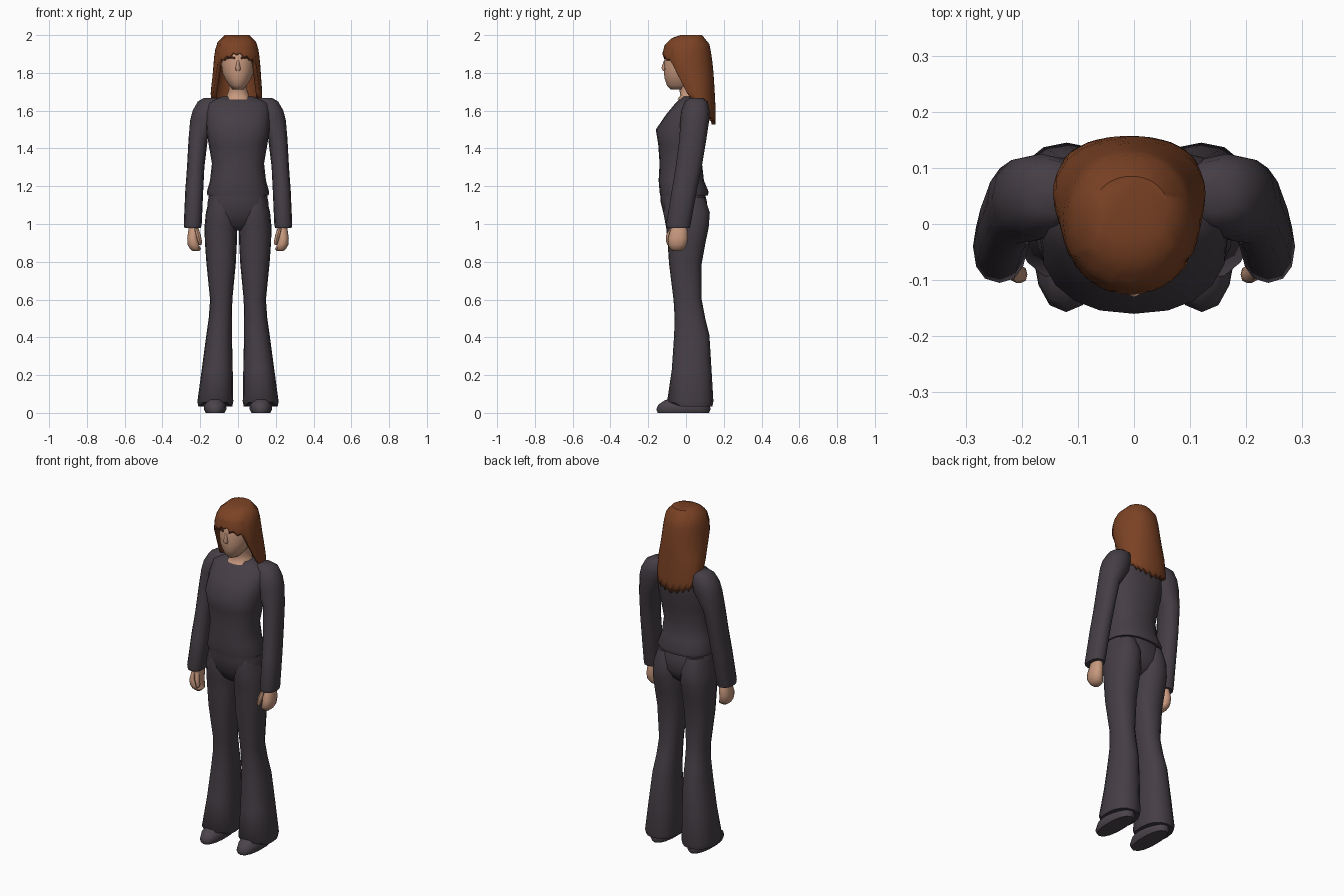
import bpy, bmesh
from math import sin, cos, pi, radians, copysign

if "Cube" in bpy.data.objects:
    bpy.data.objects.remove(bpy.data.objects["Cube"])


def material(name, rgb):
    m = bpy.data.materials.new(name)
    m.use_nodes = True
    m.diffuse_color = (*rgb, 1)
    b = m.node_tree.nodes["Principled BSDF"]
    b.inputs["Base Color"].default_value = (*rgb, 1)
    b.inputs["Roughness"].default_value = 0.8
    return m


CLOTH = material("charcoal cloth", (0.06, 0.049, 0.06))
SHOE = material("grey leather", (0.07, 0.058, 0.07))
SKIN = material("skin", (0.58, 0.32, 0.21))
HAIR = material("auburn hair", (0.2, 0.055, 0.018))
BROW = material("dark brow", (0.07, 0.02, 0.01))


def ring_point(ring, angle, power=2.3):
    """Point on a rounded ring (z, x0, x1, y0, y1); angle 0 is the back."""
    z, x0, x1, y0, y1 = ring
    s, c = sin(angle), cos(angle)
    e = 2 / power
    return ((x0 + x1) / 2 + (x1 - x0) / 2 * copysign(abs(s) ** e, s),
            (y0 + y1) / 2 + (y1 - y0) / 2 * copysign(abs(c) ** e, c), z)


def ring_at(rings, z):
    """Interpolate a ring of a top-down list at height z."""
    for a, b in zip(rings, rings[1:]):
        if z >= b[0]:
            t = min(max((a[0] - z) / (a[0] - b[0]), 0), 1)
            return [z] + [p + (q - p) * t for p, q in zip(a[1:], b[1:])]
    return [z] + list(rings[-1][1:])


def finish(name, bm, mat, mirror=False, thickness=0):
    bmesh.ops.recalc_face_normals(bm, faces=bm.faces)
    me = bpy.data.meshes.new(name)
    bm.to_mesh(me)
    bm.free()
    me.materials.append(mat)
    ob = bpy.data.objects.new(name, me)
    bpy.context.collection.objects.link(ob)
    if thickness:
        mod = ob.modifiers.new("thickness", 'SOLIDIFY')
        mod.thickness = thickness
        mod.offset = -1
    if mirror:
        ob.modifiers.new("mirror", 'MIRROR')
    bpy.ops.object.select_all(action='DESELECT')
    ob.select_set(True)
    bpy.context.view_layer.objects.active = ob
    bpy.ops.object.shade_smooth_by_angle(angle=radians(50))
    return ob


def loft(name, rings, mat, mirror=False, n=16, power=2.3):
    bm = bmesh.new()
    loops = [[bm.verts.new(ring_point(r, 2 * pi * i / n, power)) for i in range(n)]
             for r in rings]
    for a, b in zip(loops, loops[1:]):
        for i in range(n):
            j = (i + 1) % n
            bm.faces.new((a[i], a[j], b[j], b[i]))
    bm.faces.new(loops[0])
    bm.faces.new(loops[-1])
    return finish(name, bm, mat, mirror)


def sym(z, x, y0, y1):
    return (z, -x, x, y0, y1)


# Torso with overhanging hem
loft("shirt_body", [
    sym(1.675, .085, -.02, .09), sym(1.64, .165, -.055, .115), sym(1.58, .17, -.105, .12),
    sym(1.5, .168, -.16, .115), sym(1.42, .155, -.147, .1), sym(1.32, .138, -.14, .085),
    sym(1.23, .148, -.145, .095), sym(1.17, .165, -.14, .12), sym(1.15, .162, -.137, .115)],
    CLOTH, n=20)

# Sleeves
loft("sleeves", [
    (1.668, .10, .18, .02, .09), (1.648, .09, .213, -.005, .115),
    (1.6, .09, .24, -.025, .125), (1.55, .10, .253, -.03, .123),
    (1.45, .16, .262, -.035, .108), (1.3, .178, .27, -.055, .083),
    (1.18, .184, .279, -.075, .058), (1.0, .192, .287, -.105, .025),
    (.98, .196, .284, -.1, .02)], CLOTH, mirror=True, n=12)

# Hands and thumbs
loft("hands", [
    (1.0, .21, .258, -.07, 0), (.96, .208, .265, -.085, .01), (.925, .21, .27, -.095, .012),
    (.89, .205, .268, -.095, .005), (.868, .195, .255, -.085, -.01),
    (.856, .205, .24, -.07, -.03)], SKIN, mirror=True, n=10)
loft("thumbs", [
    (.975, .208, .232, -.09, -.05), (.94, .197, .222, -.105, -.07),
    (.905, .19, .212, -.105, -.075), (.89, .194, .206, -.1, -.082)], SKIN, mirror=True, n=8)

# Trousers: hips and flared legs
loft("hips", [
    sym(1.2, .145, -.135, .09), sym(1.12, .16, -.135, .11), sym(1.05, .165, -.118, .115),
    sym(.99, .12, -.085, .085), sym(.965, .05, -.05, .05)], CLOTH, n=20)
legs = loft("trouser_legs", [
    (1.14, .03, .15, -.11, .1), (1.06, .006, .17, -.12, .126), (.98, .004, .178, -.105, .12),
    (.9, .006, .175, -.097, .103), (.79, .012, .167, -.09, .083), (.6, .03, .148, -.066, .083),
    (.5, .032, .155, -.06, .102), (.41, .032, .168, -.063, .124), (.23, .028, .192, -.075, .135),
    (.06, .025, .215, -.1, .145), (.035, .03, .21, -.095, .14)], CLOTH, mirror=True)
# Lift the front of the hem over the shoe
for v in legs.data.vertices:
    if v.co.z < .05 and v.co.y < -.06:
        v.co.z += .02

# Shoes
loft("shoes", [
    (.1, .08, .16, -.03, .1), (.065, .07, .172, -.115, .115), (.045, .062, .18, -.145, .125),
    (.02, .06, .182, -.157, .13), (0, .07, .172, -.15, .122)], SHOE, mirror=True, n=14)

# Neck and head
loft("neck", [
    sym(1.78, .05, -.05, .07), sym(1.71, .05, -.035, .08), sym(1.68, .06, -.03, .085),
    sym(1.66, .072, -.045, .09)], SKIN, n=14)
HEAD = [
    sym(1.965, .05, -.06, .08), sym(1.93, .08, -.1, .105), sym(1.88, .088, -.113, .115),
    sym(1.84, .088, -.116, .115), sym(1.8, .083, -.117, .1), sym(1.765, .068, -.112, .08),
    sym(1.735, .048, -.102, .05), sym(1.712, .028, -.082, .03)]
loft("head", HEAD, SKIN, n=18, power=2.1)
loft("nose", [
    sym(1.865, .006, -.117, -.1), sym(1.825, .013, -.13, -.1), sym(1.81, .012, -.122, -.1)],
    SKIN, n=8)


def patch(name, rings, angles, top, bottom, rows, mat, thickness, mirror=False,
          closed=False, grow=0):
    """Shell lying on a stack of rings, with top and bottom heights given by angle."""
    bm = bmesh.new()
    cols = []
    for i, a in enumerate(angles):
        hi, lo = top(a), bottom(a, i)
        col = []
        for k in range(rows + 1):
            z, x0, x1, y0, y1 = ring_at(rings, hi + (lo - hi) * k / rows)
            r = (z, x0 - grow, x1 + grow, y0 - grow, y1 + grow)
            col.append(bm.verts.new(ring_point(r, a, 2.1)))
        cols.append(col)
    pairs = list(zip(cols, cols[1:])) + ([(cols[-1], cols[0])] if closed else [])
    for a, b in pairs:
        for k in range(rows):
            bm.faces.new((a[k], b[k], b[k + 1], a[k + 1]))
    if closed:
        bm.faces.new([c[0] for c in cols])
    return finish(name, bm, mat, mirror, thickness)


# Eyebrows
patch("eyebrows", HEAD, [radians(180 - d) for d in (10, 20, 30, 38)],
      lambda a: 1.888 - .03 * (a - radians(154)) ** 2 * 2,
      lambda a, i: 1.878 - .005 * (i in (0, 3)), 1, BROW, .004, mirror=True, grow=.005)

# Long hair: fringe at the front, curtain at the sides and back
HAIR_RINGS = [
    (2.0, -.07, .06, -.03, .085), (1.985, -.095, .085, -.075, .105),
    (1.95, -.115, .103, -.112, .125), (1.9, -.125, .112, -.126, .134),
    (1.84, -.13, .118, -.125, .142), (1.78, -.135, .122, -.095, .147),
    (1.7, -.145, .128, -.05, .152), (1.6, -.14, .122, .0, .157), (1.52, -.125, .11, .05, .157)]


def hair_bottom(a, i):
    d = abs((a + pi) % (2 * pi) - pi) * 180 / pi
    jag = .012 * (1 if i % 2 else -1)
    if d > 118:
        return 1.85 + .055 * (d - 118) / 62 + jag * .7
    if d > 60:
        return 1.57 + .11 * (d - 60) / 58 + jag
    return 1.54 + .03 * d / 60 + jag


N = 40
patch("long_hair", HAIR_RINGS, [2 * pi * i / N for i in range(N)],
      lambda a: 2.0, hair_bottom, 10, HAIR, .022, closed=True)
